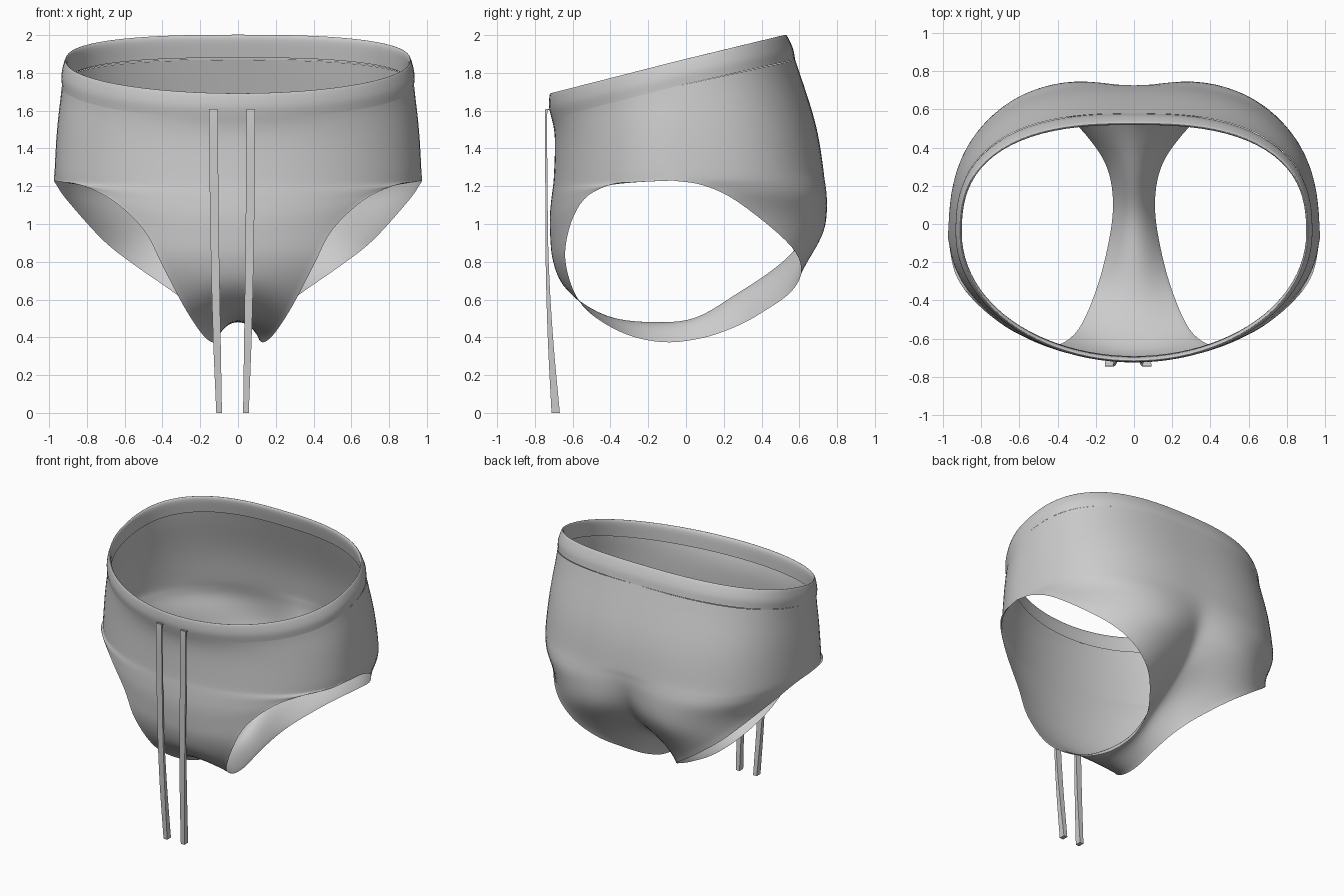
import bpy, bmesh, math

if "Cube" in bpy.data.objects:
    bpy.data.objects.remove(bpy.data.objects["Cube"])

# Rows run down the front, under the crotch and up the back:
# centre y, z | edge x, y, z | arc angle of the cross-section
ROWS = [
    (-.712, 1.56, .932, -.05, 1.73, 90), (-.695, 1.45, .96, -.06, 1.50, 90),
    (-.702, 1.24, .975, -.07, 1.23, 90), (-.708, 1.18, .936, -.26, 1.222, 73),
    (-.715, 1.12, .84, -.40, 1.208, 59),
    (-.722, 1.03, .67, -.54, 1.13, 43), (-.718, .92, .50, -.62, .97, 35),
    (-.704, .80, .40, -.635, .78, 30), (-.635, .65, .29, -.55, .57, 30),
    (-.420, .51, .20, -.35, .43, 30), (-.170, .48, .14, -.13, .375, 30),
    (.050, .50, .11, .08, .395, 30), (.250, .62, .13, .26, .455, 30),
    (.420, .73, .20, .40, .53, 30), (.550, .84, .35, .56, .645, 32),
    (.640, .97, .53, .61, .77, 38), (.690, 1.08, .71, .53, .91, 46),
    (.715, 1.18, .90, .27, 1.12, 65), (.721, 1.25, .960, .09, 1.205, 78),
    (.722, 1.31, .975, -.07, 1.23, 90),
    (.685, 1.54, .96, -.06, 1.50, 90), (.578, 1.87, .932, -.05, 1.73, 90)]
HIP_F, HIP_B, LAST = 2, 19, 21
SUB, HALF = 5, 24


def spline(vals, s, lo, hi):
    """Catmull-Rom through vals[lo..hi] at position s."""
    i = min(max(int(math.floor(s)), lo), hi - 1)
    t = s - i
    b, c = vals[i], vals[i + 1]
    a = vals[i - 1] if i > lo else 2 * b - c
    d = vals[i + 2] if i + 2 <= hi else 2 * c - b
    return .5 * (2 * b + (c - a) * t + (2 * a - 5 * b + 4 * c - d) * t * t
                 + (3 * b - a - 3 * c + d) * t ** 3)


def section(p, n, bulge=0):
    """One symmetric row, superelliptic from the centre out to both edges."""
    yc, zc, xe, ye, ze, ang = p
    A = math.radians(min(ang, 90))

    def arc(a):
        s, c = math.sin(a), max(math.cos(a), 0)
        k = (s ** n + c ** n) ** (1 / n)
        return s / k, 1 - c / k
    sx, sy = arc(A)
    out = []
    for j in range(-HALF, HALF + 1):
        t = abs(j) / HALF
        x, f = arc(A * t)
        f /= sy
        b = bulge * math.sin(math.pi * t)
        out.append((math.copysign(xe * x / sx, j), yc + (ye - yc) * f + .85 * b,
                    zc + (ze - zc) * f - .5 * b))
    return out


def loft(name, sheets, closed=False, angle=50, relax=0):
    """Skin each list of rows, weld them and relax the inside of the cloth."""
    bm = bmesh.new()
    for rows in sheets:
        grid = [[bm.verts.new(p) for p in r] for r in rows]
        m = len(grid[0])
        for r0, r1 in zip(grid, grid[1:]):
            for j in range(m if closed else m - 1):
                k = (j + 1) % m
                bm.faces.new((r0[j], r1[j], r1[k], r0[k]))
        if closed:
            bm.faces.new(grid[0])
            bm.faces.new(grid[-1][::-1])
    bmesh.ops.remove_doubles(bm, verts=bm.verts, dist=.0008)
    inner = [v for v in bm.verts if not v.is_boundary]
    for _ in range(relax):
        bmesh.ops.smooth_vert(bm, verts=inner, factor=.5, use_axis_x=True,
                              use_axis_y=True, use_axis_z=True)
    bmesh.ops.recalc_face_normals(bm, faces=bm.faces)
    me = bpy.data.meshes.new(name)
    bm.to_mesh(me)
    bm.free()
    ob = bpy.data.objects.new(name, me)
    bpy.context.collection.objects.link(ob)
    bpy.ops.object.select_all(action='DESELECT')
    ob.select_set(True)
    bpy.context.view_layer.objects.active = ob
    bpy.ops.object.shade_smooth_by_angle(angle=math.radians(angle))
    return ob


# Brief body: the edge spline is split at the hips so the side seam stays sharp
cols = list(zip(*ROWS))
body = []
for i in range(LAST * SUB + 1):
    s = i / SUB
    lo, hi = (0, HIP_F) if s <= HIP_F else (HIP_B, LAST) if s >= HIP_B else (HIP_F, HIP_B)
    p = [spline(cols[k], s, 0, LAST) if k < 2 else spline(cols[k], s, lo, hi)
         for k in range(6)]
    n = 2 + .6 * min(max((s - 12) / 5, 0), 1)
    width = 1.9 if s < 15.8 else 2.9
    body.append(section(p, n, .088 * math.exp(-((s - 15.8) / width) ** 2)))
loft("brief_body", [body], angle=80, relax=6)

# Waistband: rolled hem, front y | side x | back y | drop below the rim
BAND = [(-.712, .932, .578, .13), (-.725, .934, .566, .07), (-.722, .918, .537, .008),
        (-.712, .908, .524, .0), (-.698, .902, .520, .03), (-.692, .908, .540, .12)]
bc = list(zip(*BAND))
front, back = [], []
for i in range((len(BAND) - 1) * 4 + 1):
    f, x, b, d = (spline(c, i / 4, 0, len(BAND) - 1) for c in bc)
    front.append(section((f, 1.69 - d, x, -.05, 1.86 - d, 90), 2))
    back.append(section((b, 2.0 - d, x, -.05, 1.86 - d, 90), 2.6))
loft("waistband", [front, back], angle=80)

# Drawstrings: flat cords, x offset scale | y | z | width x | width y
CORD = [(0, -.705, 1.588, .036, .012), (0, -.728, 1.606, .042, .012),
        (0, -.741, 1.580, .046, .012), (.1, -.739, 1.20, .046, .012),
        (.3, -.735, .80, .044, .016), (.6, -.718, .40, .040, .028),
        (1, -.690, .0, .030, .044)]
for name, x0, drift in (("left_drawstring", -.130, .030), ("right_drawstring", .068, -.026)):
    cc = list(zip(*CORD))
    rows = []
    for i in range((len(CORD) - 1) * 4 + 1):
        o, y, z, w, h = (spline(c, i / 4, 0, len(CORD) - 1) for c in cc)
        z = min(z, 1.608)
        x = x0 + drift * o
        rows.append([(x + a * w / 2, y + b * h / 2, z)
                     for a, b in ((-1, -1), (1, -1), (1, 1), (-1, 1))])
    loft(name, [rows], closed=True, angle=40)
